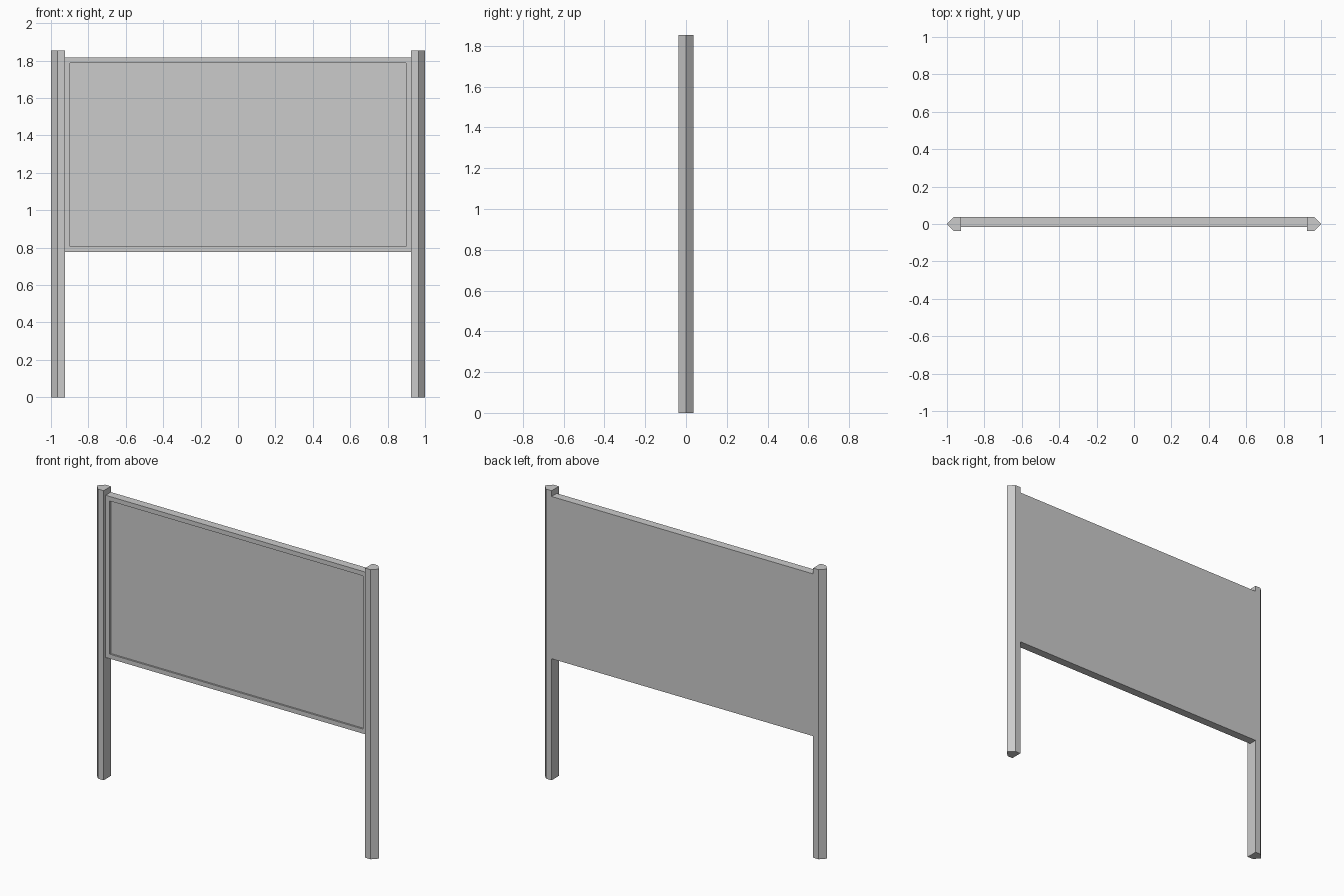
import bpy, bmesh

if "Cube" in bpy.data.objects:
    bpy.data.objects.remove(bpy.data.objects["Cube"])

POST_H, HALF_D = 1.853, 0.037
INNER, SHOULDER = 0.926, 0.965


def make_object(name, bm):
    bmesh.ops.recalc_face_normals(bm, faces=bm.faces)
    mesh = bpy.data.meshes.new(name)
    bm.to_mesh(mesh)
    bm.free()
    obj = bpy.data.objects.new(name, mesh)
    bpy.context.collection.objects.link(obj)
    return obj


# Posts: five-sided section with the point facing outwards
def post(name, side):
    section = [(INNER, -HALF_D), (SHOULDER, -HALF_D), (1.0, 0.0),
               (SHOULDER, HALF_D), (INNER, HALF_D)]
    bm = bmesh.new()
    base = bm.faces.new([bm.verts.new((side * x, y, 0)) for x, y in section])
    ext = bmesh.ops.extrude_face_region(bm, geom=[base], use_keep_orig=True)
    top = [v for v in ext["geom"] if isinstance(v, bmesh.types.BMVert)]
    bmesh.ops.translate(bm, verts=top, vec=(0, 0, POST_H))
    return make_object(name, bm)


post("left_post", -1)
post("right_post", 1)

# Board: flush with the posts at the back, with a shallow framed recess in front
y_front, z_low, z_high = -0.016, 0.778, 1.816
bm = bmesh.new()
bmesh.ops.create_cube(bm, size=1)
bmesh.ops.scale(bm, verts=bm.verts,
                vec=(2 * INNER, HALF_D - y_front, z_high - z_low))
bmesh.ops.translate(bm, verts=bm.verts,
                    vec=(0, (HALF_D + y_front) / 2, (z_low + z_high) / 2))
bm.normal_update()
front = min(bm.faces, key=lambda f: f.calc_center_median().y)
bmesh.ops.inset_region(bm, faces=[front], thickness=0.041)
bmesh.ops.inset_region(bm, faces=[front], thickness=0.0, depth=0.0)
bmesh.ops.translate(bm, verts=front.verts, vec=(0, 0.011, 0))
make_object("sign_board", bm)
